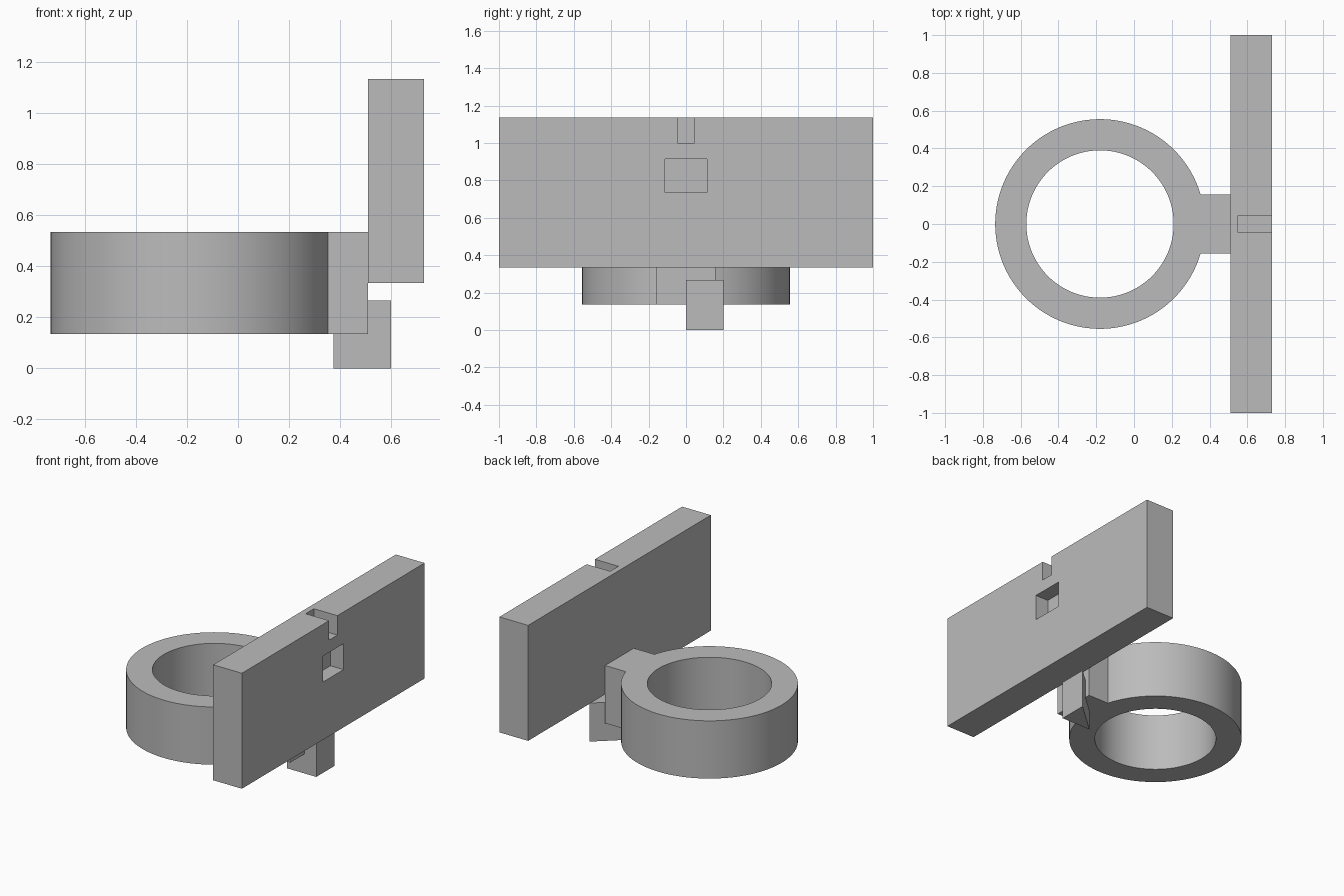
import bpy, bmesh
from math import cos, sin, asin, pi

cube = bpy.data.objects.get("Cube")
if cube:
    bpy.data.objects.remove(cube, do_unlink=True)

grey = bpy.data.materials.new("light_grey")
grey.use_nodes = True
COLOUR = (0.5, 0.5, 0.5, 1)
grey.diffuse_color = COLOUR
grey.node_tree.nodes["Principled BSDF"].inputs["Base Color"].default_value = COLOUR


def prism(name, outline, z0, z1):
    """Extrude a counter-clockwise xy outline from z0 up to z1."""
    bm = bmesh.new()
    base = bm.faces.new([bm.verts.new((x, y, z0)) for x, y in outline])
    top = bmesh.ops.extrude_face_region(bm, geom=[base], use_keep_orig=True)
    verts = [v for v in top["geom"] if isinstance(v, bmesh.types.BMVert)]
    bmesh.ops.translate(bm, verts=verts, vec=(0, 0, z1 - z0))
    bmesh.ops.recalc_face_normals(bm, faces=bm.faces)
    mesh = bpy.data.meshes.new(name)
    bm.to_mesh(mesh)
    bm.free()
    mesh.materials.append(grey)
    obj = bpy.data.objects.new(name, mesh)
    bpy.context.collection.objects.link(obj)
    return obj


def box(name, x0, x1, y0, y1, z0, z1):
    return prism(name, [(x0, y0), (x1, y0), (x1, y1), (x0, y1)], z0, z1)


def arc(radius, start, end, steps):
    """Points on a circle around the ring axis."""
    angles = [start + (end - start) * i / steps for i in range(steps + 1)]
    return [(RING_X + radius * cos(a), radius * sin(a)) for a in angles]


def cut(target, cutter):
    cutter.hide_render = True
    mod = target.modifiers.new("cut", "BOOLEAN")
    mod.operation = "DIFFERENCE"
    mod.solver = "EXACT"
    mod.object = cutter
    bpy.context.view_layer.objects.active = target
    bpy.ops.object.modifier_apply(modifier=mod.name)
    bpy.data.objects.remove(cutter, do_unlink=True)


RING_X, OUTER, INNER = -0.18, 0.555, 0.39
ARM = 0.157        # half width of the arm
PLATE_X = 0.51     # inner face of the plate

# Ring and arm share one outline, then the bore is cut out
a = asin(ARM / OUTER)
outline = arc(OUTER, a, 2 * pi - a, 96) + [(PLATE_X, -ARM), (PLATE_X, ARM)]
ring = prism("ring_with_arm", outline, 0.135, 0.535)
cut(ring, prism("bore", arc(INNER, 0, 2 * pi, 96)[:-1], 0, 0.7))

# Upright plate with a top notch and a shallow square pocket on its outer face
plate = box("back_plate", PLATE_X, 0.73, -1, 1, 0.335, 1.135)
cut(plate, box("notch", 0.55, 0.8, -0.045, 0.045, 1.0, 1.3))
cut(plate, box("pocket", 0.63, 0.8, -0.113, 0.113, 0.735, 0.915))

# Triangular foot under the arm
prism("foot", [(0.375, 0), (0.6, 0), (0.6, 0.2)], 0, 0.267)

# Smooth the round walls only
bpy.ops.object.select_all(action="DESELECT")
ring.select_set(True)
bpy.context.view_layer.objects.active = ring
bpy.ops.object.shade_smooth_by_angle(angle=pi / 6)
